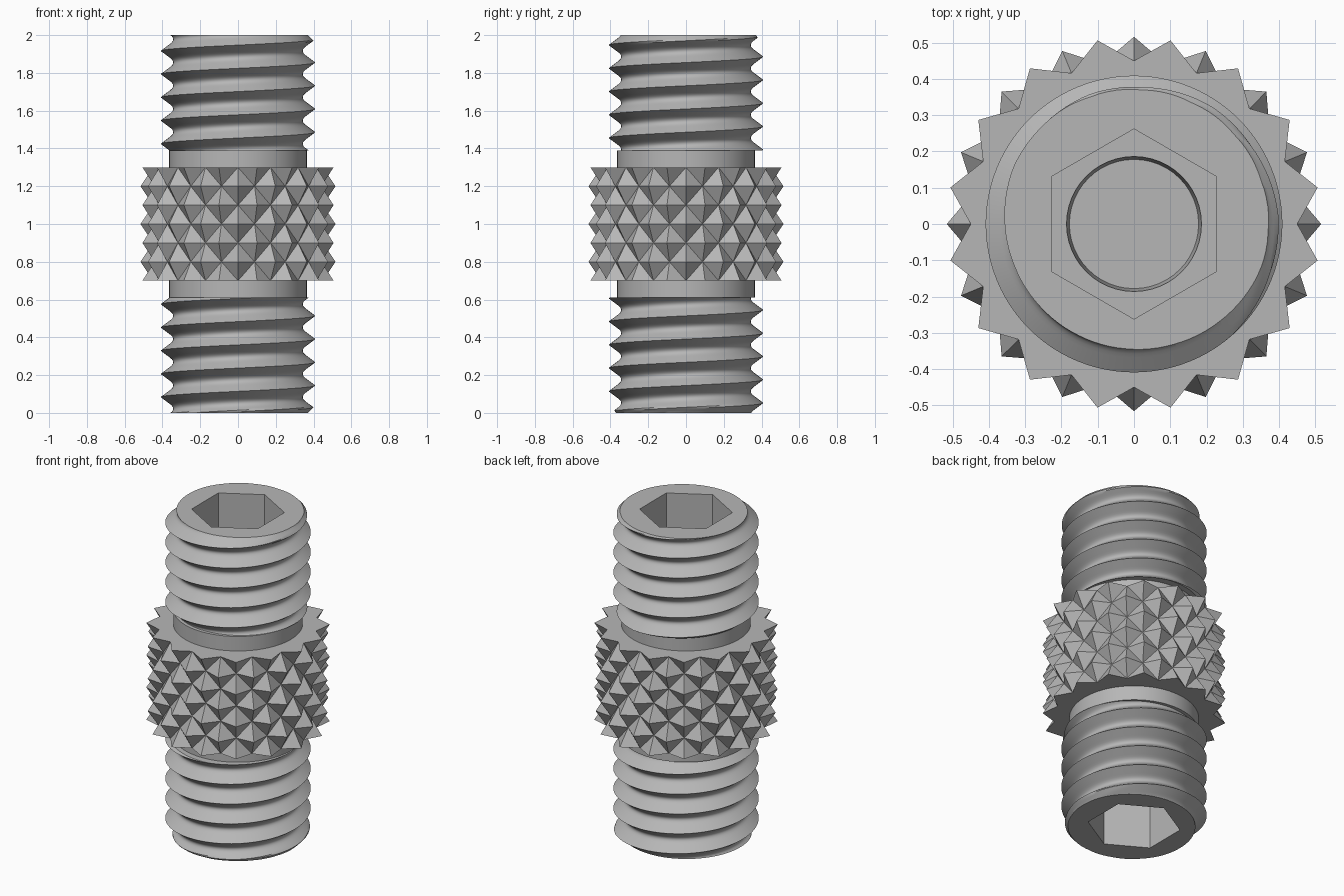
import bpy, bmesh, math
from mathutils import Matrix

if "Cube" in bpy.data.objects:
    bpy.data.objects.remove(bpy.data.objects["Cube"])

steel = bpy.data.materials.new("steel_grey")
steel.diffuse_color = (0.47, 0.47, 0.47, 1)
steel.use_nodes = True
steel.node_tree.nodes["Principled BSDF"].inputs["Base Color"].default_value = steel.diffuse_color

PITCH, CREST_Z = 0.123, 1.855      # thread pitch, crest height at angle 0
TOP, THREAD_END = 2.0, 1.39
COLS, ROWS = 96, 16                # segments per turn, rows per pitch


def make_object(name, bm):
    bmesh.ops.recalc_face_normals(bm, faces=bm.faces)
    mesh = bpy.data.meshes.new(name)
    bm.to_mesh(mesh)
    bm.free()
    mesh.materials.append(steel)
    obj = bpy.data.objects.new(name, mesh)
    bpy.context.collection.objects.link(obj)
    return obj


def activate(obj):
    bpy.ops.object.select_all(action='DESELECT')
    obj.select_set(True)
    bpy.context.view_layer.objects.active = obj


def smooth(obj):
    activate(obj)
    bpy.ops.object.shade_smooth_by_angle(angle=math.radians(32))


def prism(name, sides, radius, z0, z1, turn=0.0, radius_low=None):
    bm = bmesh.new()
    low = radius if radius_low is None else radius_low
    bmesh.ops.create_cone(bm, cap_ends=True, segments=sides, radius1=low, radius2=radius,
                          depth=z1 - z0,
                          matrix=Matrix.Translation((0, 0, (z0 + z1) / 2)) @ Matrix.Rotation(turn, 4, 'Z'))
    return make_object(name, bm)


def thread_radius(t, z):
    # sharp crest, straight flanks, rounded root, end chamfer
    d = 0.5 - abs(t - round(t))            # 0 at root, 0.5 at crest
    flat = 0.2
    slope = 0.165
    if d < flat:
        r = 0.343 + slope * d * d / (2 * flat)
    else:
        r = 0.343 + slope * (d - flat / 2)
    return min(r, 0.37 + max(0.0, TOP - z))


def threaded_end(name):
    # helical grid: each column starts a little higher, joining one turn up
    bm = bmesh.new()
    base = CREST_Z - 5 * PITCH
    total = 8 * ROWS
    cols = []
    for i in range(COLS):
        a = 2 * math.pi * i / COLS
        col = []
        for j in range(total):
            z = base + PITCH * (j / ROWS + i / COLS)
            r = thread_radius(j / ROWS, z)
            col.append(bm.verts.new((r * math.cos(a), r * math.sin(a), z)))
        cols.append(col)
    cols.append(cols[0][ROWS:])
    for c0, c1 in zip(cols, cols[1:]):
        for j in range(min(len(c0), len(c1)) - 1):
            bm.faces.new((c0[j], c1[j], c1[j + 1], c0[j + 1]))
    # trim flat at both ends and cap
    for z, n in ((TOP, 1), (THREAD_END, -1)):
        bmesh.ops.bisect_plane(bm, geom=bm.verts[:] + bm.edges[:] + bm.faces[:], dist=1e-6,
                               plane_co=(0, 0, z), plane_no=(0, 0, n), clear_outer=True)
    bmesh.ops.holes_fill(bm, edges=[e for e in bm.edges if e.is_boundary], sides=0)
    obj = make_object(name, bm)

    # hex socket with a round pilot hole in its floor
    cutters = [prism("hex_cutter", 6, 0.262, 1.60, 2.1, math.pi / 6 * 0),
               prism("pilot_cutter", 48, 0.19, 1.50, 1.65, 0, 0.178)]
    hexa = cutters[0].data
    if max(v.co.y for v in hexa.vertices) < 0.25:      # put corners on the y axis
        hexa.transform(Matrix.Rotation(math.pi / 6, 4, 'Z'))
    for c in cutters:
        c.hide_render = True
        mod = obj.modifiers.new("cut", 'BOOLEAN')
        mod.operation, mod.solver, mod.object = 'DIFFERENCE', 'EXACT', c
        activate(obj)
        bpy.ops.object.modifier_apply(modifier=mod.name)
    for c in cutters:
        bpy.data.objects.remove(c)
    smooth(obj)
    return obj


# threaded ends: the lower one is the upper one turned over
upper = threaded_end("upper_thread")
lower = upper.copy()
lower.data = upper.data.copy()
lower.name = "lower_thread"
lower.data.transform(Matrix.Translation((0, 0, 2)) @ Matrix.Rotation(math.pi, 4, 'X'))
bpy.context.collection.objects.link(lower)

# plain neck running through the collar
neck = prism("neck", 96, 0.364, 2 - THREAD_END, THREAD_END)
smooth(neck)

# knurled collar: checkerboard of tips and valleys forming diamond spikes
bm = bmesh.new()
N, M = 32, 7
grid = []
for j in range(M):
    ring = []
    for i in range(N):
        a = 2 * math.pi * i / N
        r = 0.516 if (i + j) % 2 else 0.45
        ring.append(bm.verts.new((r * math.cos(a), r * math.sin(a), 0.7 + 0.1 * j)))
    grid.append(ring)
for j in range(M - 1):
    for i in range(N):
        k = (i + 1) % N
        p, q, s, t = grid[j][i], grid[j][k], grid[j + 1][k], grid[j + 1][i]
        if (i + j) % 2:     # tips at p and s, fold along the valley q-t
            bm.faces.new((p, q, t))
            bm.faces.new((q, s, t))
        else:               # tips at q and t, fold along the valley p-s
            bm.faces.new((p, q, s))
            bm.faces.new((p, s, t))
bm.faces.new(grid[0][::-1])
bm.faces.new(grid[-1])
make_object("knurled_collar", bm)
